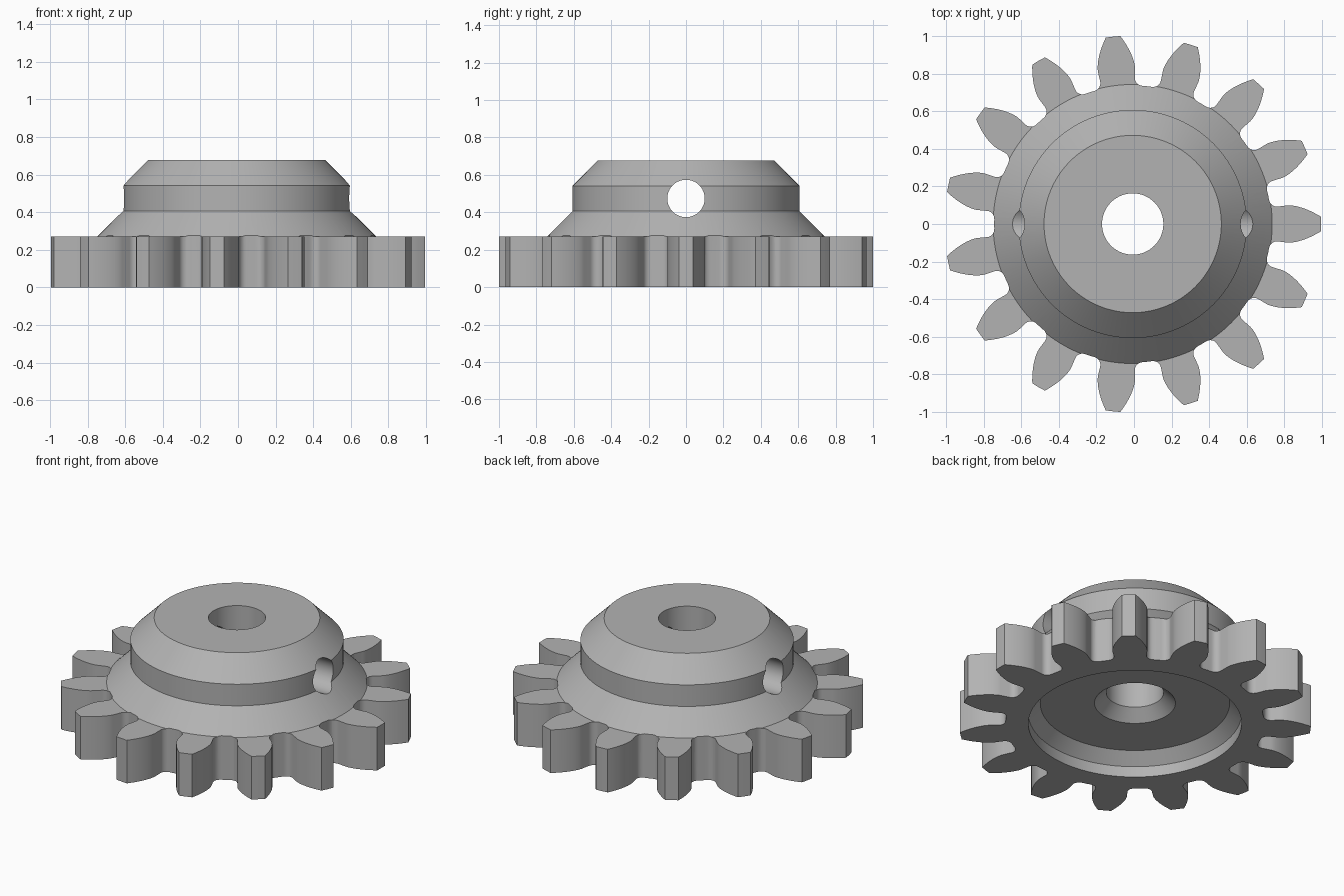
import bpy, bmesh
from math import pi, sin, cos, tan, acos, radians
from mathutils import Vector

if "Cube" in bpy.data.objects:
    bpy.data.objects.remove(bpy.data.objects["Cube"])

CENTRE_X = -0.007
TEETH = 15
TIP = 1.002
MODULE = 2 * TIP / (TEETH + 2)
PITCH = MODULE * TEETH / 2
BASE = PITCH * cos(radians(20))
ROOT = PITCH - 1.25 * MODULE
STEP = 0.0677          # every chamfer and ledge is a multiple of this

steel = bpy.data.materials.new("grey metal")
steel.use_nodes = True
grey = (0.45, 0.45, 0.45, 1)
steel.diffuse_color = grey
steel.node_tree.nodes["Principled BSDF"].inputs["Base Color"].default_value = grey


def make_object(name, bm):
    bmesh.ops.recalc_face_normals(bm, faces=bm.faces[:])
    mesh = bpy.data.meshes.new(name)
    bm.to_mesh(mesh)
    bm.free()
    mesh.materials.append(steel)
    obj = bpy.data.objects.new(name, mesh)
    obj.location.x = CENTRE_X
    bpy.context.collection.objects.link(obj)
    return obj


def lathe(name, profile, sides=128):
    """Revolve a closed (radius, height) profile about z."""
    bm = bmesh.new()
    rings = []
    for k in range(sides):
        a = 2 * pi * k / sides
        rings.append([bm.verts.new((r * cos(a), r * sin(a), z)) for r, z in profile])
    n = len(profile)
    for k in range(sides):
        here, after = rings[k], rings[(k + 1) % sides]
        for j in range(n):
            i = (j + 1) % n
            bm.faces.new((here[j], after[j], after[i], here[i]))
    return make_object(name, bm)


def prism(name, outline, bottom, top):
    bm = bmesh.new()
    face = bm.faces.new([bm.verts.new((x, y, bottom)) for x, y in outline])
    moved = bmesh.ops.extrude_face_region(bm, geom=[face])["geom"]
    verts = [v for v in moved if isinstance(v, bmesh.types.BMVert)]
    bmesh.ops.translate(bm, verts=verts, vec=(0, 0, top - bottom))
    return make_object(name, bm)


def boolean(target, cutter, operation):
    mod = target.modifiers.new(operation.lower(), 'BOOLEAN')
    mod.operation, mod.solver, mod.object = operation, 'EXACT', cutter
    bpy.context.view_layer.objects.active = target
    bpy.ops.object.modifier_apply(modifier=mod.name)
    bpy.data.objects.remove(cutter)


def involute(angle):
    return tan(angle) - angle


def half_tooth():
    """(radius, angle) points on one flank, from root fillet to tip."""
    thick = pi / (2 * TEETH) + involute(radians(20))
    fillet = 0.04
    points = []
    for k in range(7):
        t = pi / 2 * k / 6
        r = ROOT + fillet * (1 - cos(t))
        points.append((r, thick + fillet * (1 - sin(t)) / r))
    for k in range(13):
        r = BASE + (TIP - BASE) * k / 12
        points.append((r, thick - involute(acos(min(1, BASE / r)))))
    return points


# Toothed outline
flank = half_tooth()
outline = []
for tooth in range(TEETH):
    mid = 2 * pi * tooth / TEETH
    polar = [(r, mid - a) for r, a in flank] + [(TIP, mid)]
    polar += [(r, mid + a) for r, a in reversed(flank)]
    polar.append((ROOT, mid + pi / TEETH))
    outline += [(r * cos(a), r * sin(a)) for r, a in polar]

# Turned blank: toothed rim, stepped hub, bore and recessed underside
hub, bore, rim = 0.607, 0.163, 4 * STEP
blank = [
    (bore, 10 * STEP), (hub - 2 * STEP, 10 * STEP), (hub, 8 * STEP),
    (hub, 6 * STEP), (hub + 2 * STEP, rim), (1.1, rim), (1.1, 0),
    (hub, 0), (hub, STEP), (hub - STEP, 2 * STEP),
    (bore + STEP, 2 * STEP), (bore, 3 * STEP),
]
gear = lathe("gear", blank)
boolean(gear, prism("tooth_cutter", outline, -0.1, 0.8), 'INTERSECT')

# Cross hole through the hub
circle = [(0.1 * cos(2 * pi * k / 48), 0.1 * sin(2 * pi * k / 48)) for k in range(48)]
pin = prism("cross_hole_cutter", circle, -1, 1)
pin.rotation_euler.y = pi / 2
pin.location.z = 7 * STEP
bpy.context.view_layer.update()
boolean(gear, pin, 'DIFFERENCE')

# Smooth curves with crisp edges
bpy.ops.object.select_all(action='DESELECT')
gear.select_set(True)
bpy.context.view_layer.objects.active = gear
bpy.ops.object.shade_smooth_by_angle(angle=radians(25))
